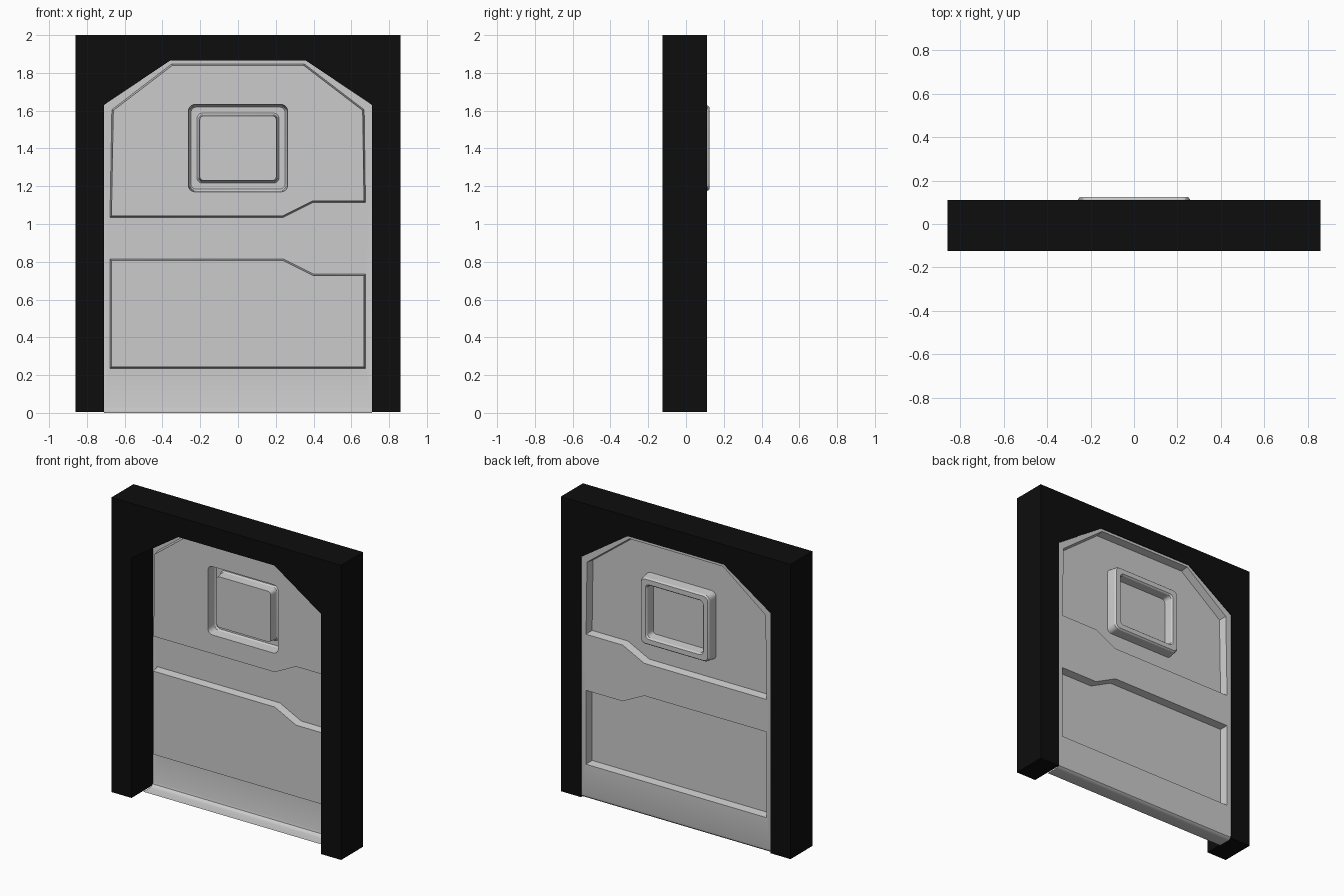
import bpy, bmesh, math
from mathutils import Vector

if "Cube" in bpy.data.objects:
    bpy.data.objects.remove(bpy.data.objects["Cube"])


def finish(bm, name):
    bmesh.ops.recalc_face_normals(bm, faces=bm.faces)
    me = bpy.data.meshes.new(name)
    bm.to_mesh(me)
    bm.free()
    ob = bpy.data.objects.new(name, me)
    bpy.context.collection.objects.link(ob)
    bpy.ops.object.select_all(action='DESELECT')
    ob.select_set(True)
    bpy.context.view_layer.objects.active = ob
    bpy.ops.object.shade_smooth_by_angle(angle=math.radians(30))
    return ob


def inset(pts, d):
    """Offset a counter-clockwise outline inwards by d."""
    out = []
    for i, p in enumerate(pts):
        p = Vector(p)
        a = (p - Vector(pts[i - 1])).normalized()
        b = (Vector(pts[(i + 1) % len(pts)]) - p).normalized()
        na, nb = Vector((-a.y, a.x)), Vector((-b.y, b.x))
        out.append(p + (na + nb) * d / (1 + na.dot(nb)))
    return out


def rounded(hx, z0, z1, r, n=5):
    """Rounded rectangle outline, counter-clockwise."""
    corners = [(hx - r, z1 - r), (-hx + r, z1 - r), (-hx + r, z0 + r), (hx - r, z0 + r)]
    return [(cx + r * math.cos(math.pi / 2 * (k + i / n)),
             cz + r * math.sin(math.pi / 2 * (k + i / n)))
            for k, (cx, cz) in enumerate(corners) for i in range(n + 1)]


def loop(bm, pts, y):
    vs = [bm.verts.new((p[0], y, p[1])) for p in pts]
    es = [bm.edges.new((vs[i - 1], vs[i])) for i in range(len(vs))]
    return vs, es


def bridge(bm, a, b):
    for i in range(len(a[0])):
        bm.faces.new((a[0][i - 1], a[0][i], b[0][i], b[0][i - 1]))


def fill(bm, *loops):
    bmesh.ops.triangle_fill(bm, use_beauty=True, normal=(0, -1, 0),
                            edges=[e for l in loops for e in l[1]])


# Black surround with a chamfered doorway
half = [(0.36, 1.865), (0.71, 1.63), (0.71, 0.005), (0.86, 0.005), (0.86, 2.0)]
bm = bmesh.new()
face = bm.faces.new([bm.verts.new((x, -0.125, z)) for x, z in half] +
                    [bm.verts.new((-x, -0.125, z)) for x, z in reversed(half)])
ext = bmesh.ops.extrude_face_region(bm, geom=[face], use_keep_orig=True)
bmesh.ops.translate(bm, vec=(0, 0.235, 0),
                    verts=[v for v in ext['geom'] if isinstance(v, bmesh.types.BMVert)])
surround = finish(bm, "door_surround")
mat = bpy.data.materials.new("black")
mat.diffuse_color = (0.004, 0.004, 0.004, 1)
mat.use_nodes = True
mat.node_tree.nodes["Principled BSDF"].inputs["Base Color"].default_value = mat.diffuse_color
surround.data.materials.append(mat)

# Pressed sheet door: panels pushed forward, window surround pushed back
BASE, PANEL, RING = 0.105, 0.052, 0.125
bm = bmesh.new()
outer = loop(bm, [(-0.71, 0.03), (0.71, 0.03), (0.71, 1.63), (0.36, 1.865),
                  (-0.36, 1.865), (-0.71, 1.63)], BASE)
upper = [(-0.678, 1.035), (0.24, 1.035), (0.40, 1.115), (0.675, 1.115),
         (0.668, 1.605), (0.35, 1.848), (-0.35, 1.848), (-0.668, 1.605)]
lower = [(-0.678, 0.235), (0.675, 0.235), (0.675, 0.735), (0.40, 0.735),
         (0.24, 0.815), (-0.678, 0.815)]
up0, low0 = loop(bm, upper, BASE), loop(bm, lower, BASE)
fill(bm, outer, up0, low0)

# Lower pressed panel
low1 = loop(bm, inset(lower, 0.008), PANEL)
bridge(bm, low0, low1)
fill(bm, low1)

# Upper pressed panel and window
up1 = loop(bm, inset(upper, 0.008), PANEL)
bridge(bm, up0, up1)
rings = [loop(bm, rounded(0.263 - d, 1.17 + d, 1.633 - d, r), y)
         for d, r, y in [(0, 0.035, PANEL), (0.006, 0.035, RING - 0.01),
                         (0.014, 0.03, RING), (0.046, 0.028, RING),
                         (0.054, 0.025, RING - 0.01), (0.06, 0.022, PANEL + 0.008)]]
fill(bm, up1, rings[0])
for a, b in zip(rings, rings[1:]):
    bridge(bm, a, b)
fill(bm, rings[-1])

# Sill flange turned forward along the bottom edge
prev = outer[0][:2]
for y, z in [(0.101, 0.014), (0.09, 0.004), (0.075, 0.0), (0.0, 0.0)]:
    row = [bm.verts.new((x, y, z)) for x in (-0.71, 0.71)]
    bm.faces.new((prev[0], prev[1], row[1], row[0]))
    prev = row
finish(bm, "door_panel")
